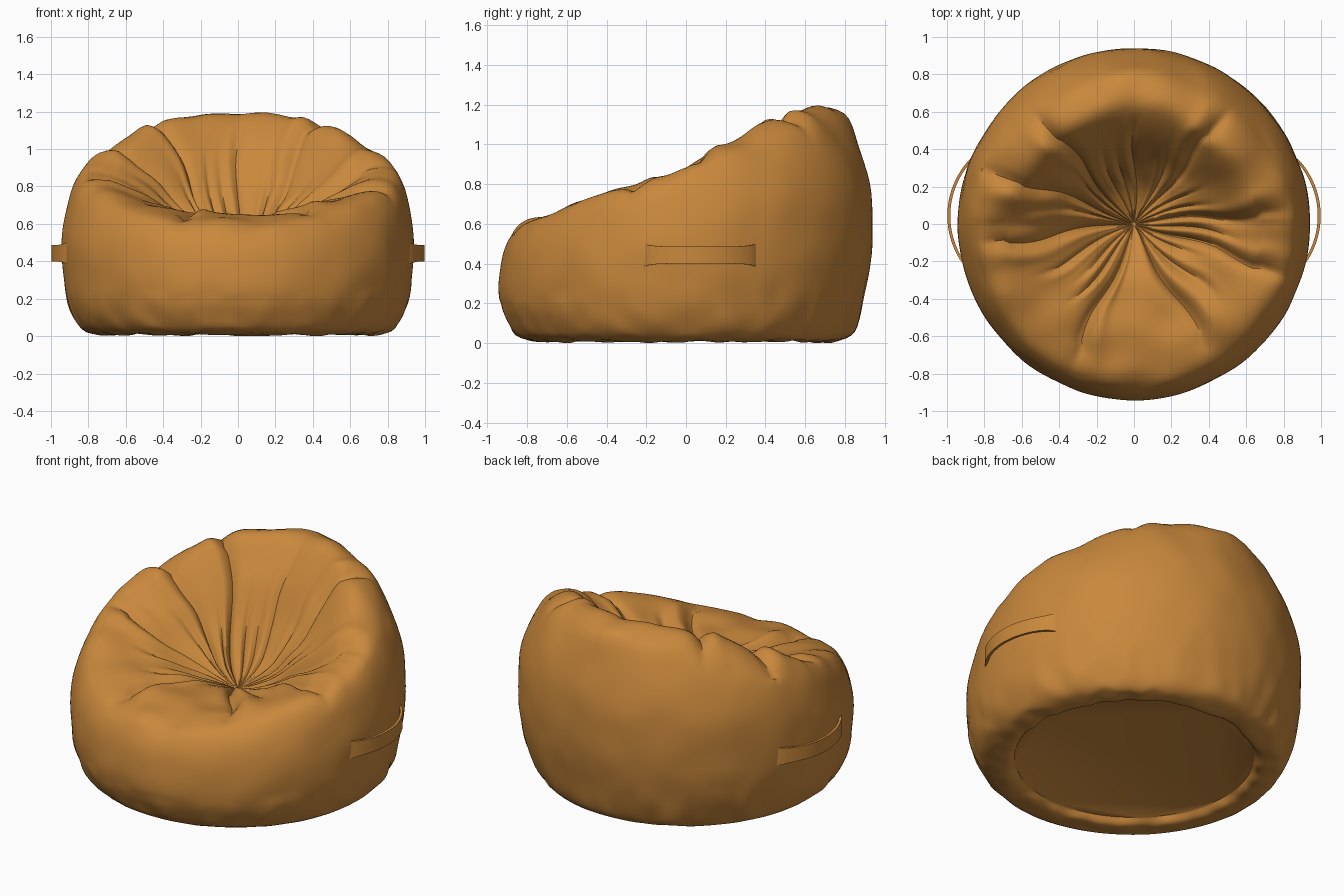
import bpy, bmesh, math, random
from mathutils import Vector, noise

random.seed(4)
SEGMENTS = 256
STEPS = 4

default_cube = bpy.data.objects.get("Cube")
if default_cube:
    bpy.data.objects.remove(default_cube, do_unlink=True)

fabric = bpy.data.materials.new("ochre_fabric")
fabric.use_nodes = True
colour = (0.58, 0.245, 0.045, 1)
fabric.diffuse_color = colour
shader = fabric.node_tree.nodes["Principled BSDF"]
shader.inputs["Base Color"].default_value = colour
shader.inputs["Roughness"].default_value = 0.8


def finish(name, bm, angle):
    bmesh.ops.recalc_face_normals(bm, faces=bm.faces[:])
    mesh = bpy.data.meshes.new(name)
    bm.to_mesh(mesh)
    bm.free()
    mesh.materials.append(fabric)
    obj = bpy.data.objects.new(name, mesh)
    bpy.context.collection.objects.link(obj)
    bpy.ops.object.select_all(action="DESELECT")
    obj.select_set(True)
    bpy.context.view_layer.objects.active = obj
    bpy.ops.object.shade_smooth_by_angle(angle=math.radians(angle))


# Half profiles (radius, height) from the base hem, over the rim, into the seat
hem = [(0.67, 0.045), (0.7, 0.012), (0.76, 0.01)]
side = hem + [(0.84, 0.04), (0.9, 0.14), (0.93, 0.3), (0.94, 0.5), (0.925, 0.65),
              (0.88, 0.8), (0.81, 0.88), (0.7, 0.88), (0.55, 0.8), (0.36, 0.67),
              (0.17, 0.55), (0.01, 0.5)]
front = hem + [(0.85, 0.035), (0.91, 0.13), (0.935, 0.22), (0.94, 0.32), (0.92, 0.45),
               (0.88, 0.54), (0.82, 0.6), (0.72, 0.635), (0.56, 0.65), (0.36, 0.64),
               (0.17, 0.58), (0.01, 0.5)]
back = hem + [(0.84, 0.05), (0.89, 0.2), (0.93, 0.4), (0.94, 0.6), (0.925, 0.8),
              (0.87, 1.0), (0.8, 1.15), (0.66, 1.195), (0.5, 1.05), (0.34, 0.8),
              (0.18, 0.59), (0.01, 0.5)]


def spline(points):
    """Catmull-Rom samples through a profile."""
    p = [Vector(q) for q in points]
    p = [p[0]] + p + [p[-1]]
    out = []
    for i in range(1, len(p) - 2):
        a, b, c, d = p[i - 1:i + 3]
        for k in range(STEPS):
            t = k / STEPS
            out.append(0.5 * (2 * b + (c - a) * t + (2 * a - 5 * b + 4 * c - d) * t * t
                              + (3 * b - a - 3 * c + d) * t ** 3))
    return out + [p[-1]]


side, front, back = spline(side), spline(front), spline(back)
rows = len(side)
RIM = 10 * STEPS

# Pleats: angle, half width, depth, and the radius where each fades out
pleats = [(math.radians(a), 0.07, 0.06, reach) for a, reach in
          ((5, 0.85), (50, 0.85), (132, 0.85), (160, 0.95), (187, 0.85),
           (247, 0.85), (300, 0.8), (341, 0.95))]
pleats += [(math.radians(a + random.uniform(-4, 4)), 0.05, 0.035, random.uniform(0.4, 0.65))
           for a in (20, 33, 67, 84, 98, 112, 146, 173, 203, 218, 232, 314, 327, 352)]


def pleat_drop(angle, radius):
    total = 0
    for a, width, depth, reach in pleats:
        d = (angle - a + math.pi) % math.tau - math.pi
        fade = max(0, min(1, (reach - radius) / 0.2)) * min(1, radius / 0.25)
        cut = math.exp(-abs(d) / width * 1.2)
        ridge = 0.3 * math.exp(-((d - 1.8 * width) / width) ** 2)
        total += depth * fade * (cut - ridge)
    return total


# Gathered bag body; seat rings twist a little so that pleats curve
bm = bmesh.new()
rings = []
for r in range(rows):
    ring = []
    for i in range(SEGMENTS):
        seam = math.tau * i / SEGMENTS
        angle = seam
        if r > RIM:
            fade = max(0, min(1, 3 * (0.8 - side[r].x)))
            angle += 0.08 * fade * math.sin(7 * side[r].x + 3 * seam)
        s = math.sin(angle)
        p = side[r].lerp(back[r], s ** 0.8) if s > 0 else side[r].lerp(front[r], -s)
        radius, z = p
        # Shoulders between back and arms lean inward
        shoulder = max(0, s) * abs(math.cos(angle))
        radius *= 1 - 0.16 * shoulder * math.exp(-((r - RIM + 1) / 6) ** 2)
        x, y = radius * math.cos(angle), radius * s
        lump = noise.noise(Vector((x, y, z)) * 5)
        if r > RIM - 2 * STEPS:
            z -= pleat_drop(seam, radius)
            z += 0.025 * lump * min(1, radius / 0.3)
        elif r < 5 * STEPS:
            # Puckered hem around the base
            fold = noise.noise(Vector((x * 9, y * 9, z * 5)))
            fade = math.sin(math.pi * r / (5 * STEPS))
            radius += 0.025 * fold * fade
            z = max(0, z + 0.015 * fold * fade)
        else:
            radius += 0.008 * lump * min(1, (RIM - r) / 8)
        ring.append(bm.verts.new((radius * math.cos(angle), radius * math.sin(angle), z)))
    rings.append(ring)
for low, high in zip(rings, rings[1:]):
    for i in range(SEGMENTS):
        j = (i + 1) % SEGMENTS
        bm.faces.new((low[i], low[j], high[j], high[i]))
bm.faces.new(rings[-1])
bm.faces.new(rings[0])
finish("bean_bag_body", bm, 50)


# Bowed carrying straps, flared where they are sewn on
def strap(name, mirror):
    bm = bmesh.new()
    sections = []
    count = 28
    for i in range(count + 1):
        t = i / count
        angle = math.radians(-13 + 35 * t)
        radius = 0.928 + 0.062 * math.sin(math.pi * t) ** 0.8
        half = 0.043 + 0.014 * abs(2 * t - 1) ** 6
        corners = []
        for dr, dz in ((-0.006, -half), (0.01, -half), (0.01, half), (-0.006, half)):
            q = radius + dr
            corners.append(bm.verts.new((mirror * q * math.cos(angle),
                                         q * math.sin(angle), 0.443 + dz)))
        sections.append(corners)
    for a, b in zip(sections, sections[1:]):
        for k in range(4):
            m = (k + 1) % 4
            bm.faces.new((a[k], a[m], b[m], b[k]))
    bm.faces.new(sections[0])
    bm.faces.new(sections[-1])
    finish(name, bm, 40)


strap("left_strap", 1)
strap("right_strap", -1)
